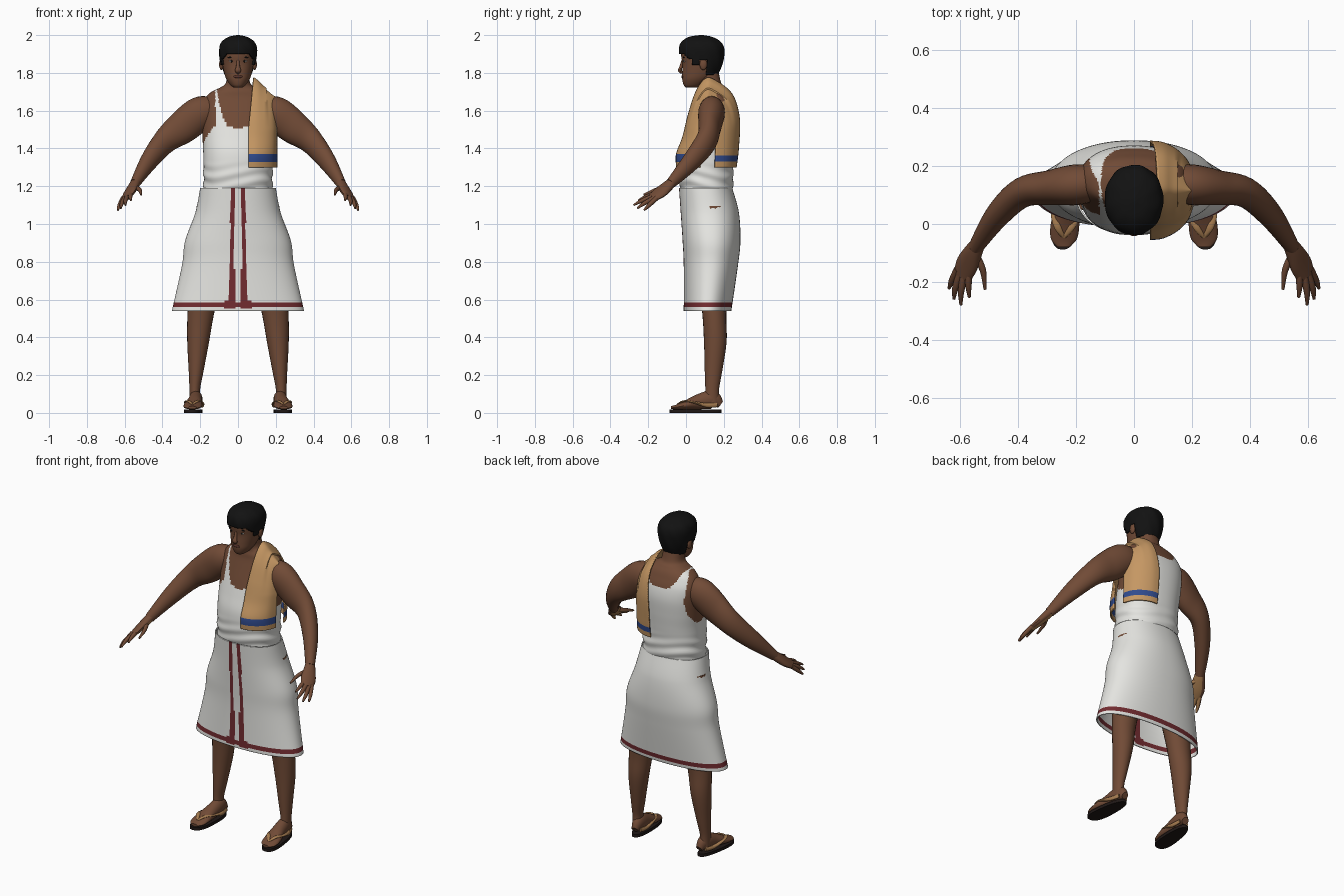
import bpy, bmesh
from math import sin, cos, pi, radians, atan2
from mathutils import Vector

cube = bpy.data.objects.get("Cube")
if cube:
    bpy.data.objects.remove(cube)


def material(name, r, g, b):
    m = bpy.data.materials.new(name)
    m.use_nodes = True
    m.diffuse_color = (r, g, b, 1)
    m.node_tree.nodes["Principled BSDF"].inputs["Base Color"].default_value = (r, g, b, 1)
    return m


SKIN = material("brown_skin", .165, .07, .037)
WHITE = material("white_cotton", .78, .78, .75)
TAN = material("tan_shawl", .56, .31, .125)
BLUE = material("blue_stripe", .03, .07, .27)
RED = material("red_border", .17, .025, .03)
HAIR = material("black_hair", .006, .006, .006)
SOLE = material("dark_sole", .014, .009, .008)
STRAP = material("strap_and_palm_tan", .38, .2, .08)
EYE = material("eye_white", .5, .48, .44)
LIPS = material("dark_lips", .1, .035, .025)
built = []


def smooth_path(keys, sub):
    """Catmull-Rom refinement of a list of equal-length tuples."""
    out = []
    for i in range(len(keys) - 1):
        a, b, c, d = (keys[max(i - 1, 0)], keys[i], keys[i + 1], keys[min(i + 2, len(keys) - 1)])
        for k in range(sub):
            t = k / sub
            out.append([q + .5 * t * (r - p + t * (2 * p - 5 * q + 4 * r - s + t * (3 * (q - r) + s - p)))
                        for p, q, r, s in zip(a, b, c, d)])
    return out + [list(keys[-1])]


def surface(name, rows, mats, rule=None, closed=True, caps=True, keep=None, thick=0):
    """Skin a grid of points; rule(centre, normal) picks the material."""
    bm = bmesh.new()
    grid = [[bm.verts.new(p) for p in row] for row in rows]
    n = len(grid[0])
    for a, b in zip(grid, grid[1:]):
        for i in range(n if closed else n - 1):
            j = (i + 1) % n
            bm.faces.new((a[i], a[j], b[j], b[i]))
    if caps:
        bm.faces.new(grid[0])
        bm.faces.new(grid[-1])
    bmesh.ops.recalc_face_normals(bm, faces=bm.faces[:])
    if keep:
        drop = [f for f in bm.faces if not keep(f.calc_center_median())]
        bmesh.ops.delete(bm, geom=drop, context='FACES')
    bm.normal_update()
    if rule:
        for f in bm.faces:
            f.material_index = rule(f.calc_center_median(), f.normal)
    mesh = bpy.data.meshes.new(name)
    bm.to_mesh(mesh)
    bm.free()
    ob = bpy.data.objects.new(name, mesh)
    bpy.context.collection.objects.link(ob)
    for m in mats:
        mesh.materials.append(m)
    if thick:
        mod = ob.modifiers.new("thickness", 'SOLIDIFY')
        mod.thickness = thick
    built.append(ob)
    return ob


def power(v, e):
    return (1 if v >= 0 else -1) * abs(v) ** e


def loft(keys, n, sub, e=1.0, wrinkle=None):
    """Upright oval rings from (height, half width, front y, back y)."""
    rows = []
    for z, w, f, b in smooth_path(keys, sub):
        row = []
        for i in range(n):
            a = 2 * pi * i / n
            k = 1 + (wrinkle(z, a) if wrinkle else 0)
            row.append((k * w * power(cos(a), e), (f + b) / 2 + k * (b - f) / 2 * power(sin(a), e), z))
        rows.append(row)
    return rows


def tube(keys, n=16, sub=4, ref=(0, 0, 1), side=1):
    """Oval rings along a path of (x, y, z, radius across, radius up)."""
    pts = smooth_path(keys, sub)
    rows = []
    for i, p in enumerate(pts):
        d = Vector(pts[min(i + 1, len(pts) - 1)][:3]) - Vector(pts[max(i - 1, 0)][:3])
        u = d.cross(Vector(ref)).normalized()
        v = u.cross(d).normalized()
        ring = [Vector(p[:3]) + u * p[3] * cos(2 * pi * k / n) + v * p[4] * sin(2 * pi * k / n)
                for k in range(n)]
        rows.append([(side * q.x, q.y, q.z) for q in ring])
    return rows


def ball(name, loc, size, mat):
    rows = [[(loc[0] + size[0] * sin(t) * cos(a), loc[1] + size[1] * sin(t) * sin(a), loc[2] + size[2] * cos(t))
             for a in [2 * pi * i / 16 for i in range(16)]] for t in [pi * (k + .15) / 10.3 for k in range(11)]]
    return surface(name, rows, [mat])


# Torso: vest and bare skin share one surface
def vest_rule(c, n):
    x = abs(c.x)
    low, rise = (1.51, .18) if c.y < .12 else (1.62, .08)
    neck = c.z > low + rise * (x / .108) ** 4 or c.z > 1.715
    arm = (x > .12 and ((c.y - .13) / .1) ** 2 + ((c.z - 1.56) / .15) ** 2 < 1) or (c.z > 1.5 and x > .16)
    return 0 if neck or arm else 1


def folds(z, a):
    return .022 * sin(z * 95 + 2.5 * sin(a * 2)) * max(0, min(1, (1.34 - z) / .08))


torso = [(1.15, .18, -.02, .24), (1.22, .182, -.033, .25), (1.3, .183, -.036, .25), (1.38, .184, -.03, .257),
         (1.46, .188, -.008, .265), (1.55, .19, .018, .27), (1.62, .188, .04, .26), (1.67, .17, .055, .24),
         (1.7, .14, .06, .225), (1.725, .09, .065, .205), (1.75, .063, .06, .185), (1.82, .058, .05, .17)]
surface("torso_with_vest", loft(torso, 112, 8, .88, folds), [SKIN, WHITE], vest_rule)


# Wrapped skirt with red hem and two front stripes
def skirt_rule(c, n):
    t = (1.19 - c.z) / .63
    hem = .557 < c.z < .585
    stripe = c.y < .1 and .018 < abs(c.x) < .034 + .022 * t + (.014 if c.z < .6 else 0) and c.z > .55
    return 1 if hem or stripe else 0


skirt = [(1.19, .2, -.037, .245), (1.06, .226, -.028, .28), (.91, .28, -.018, .288),
         (.78, .297, -.012, .275), (.54, .35, -.012, .24)]
surface("wrapped_skirt", loft(skirt, 200, 24, .92), [WHITE, RED], skirt_rule, caps=False, thick=.006)

# Shawl over the left shoulder
drape = [(-.052, 1.3), (-.053, 1.37), (-.02, 1.46), (.01, 1.58), (.05, 1.7), (.1, 1.77),
         (.15, 1.765), (.245, 1.69), (.285, 1.56), (.28, 1.4), (.268, 1.3)]
columns = [(.055, 1, 0), (.1, .97, .02), (.15, .82, .055), (.188, .58, .085), (.208, .25, .1)]
rows = []
for y, z in smooth_path(drape, 10):
    lift = max(0, (z - 1.5) / .27)
    rows.append([(x + .03 * lift * (.13 - x) / .08 * (x < .13) - .012 * lift * (x > .16),
                  .115 + (y - .115) * pull, z - fall * lift)
                 for x, pull, fall in smooth_path(columns, 4)])
surface("shoulder_shawl", rows, [TAN, BLUE], lambda c, n: 1 if 1.333 < c.z < 1.366 else 0,
        closed=False, caps=False, thick=.008)

# Head, hair and face
head = [(1.722, .022, .0, .06), (1.735, .04, -.012, .09), (1.765, .061, -.02, .13), (1.8, .073, -.02, .16),
        (1.85, .083, -.019, .175), (1.9, .086, -.026, .182), (1.95, .078, -.015, .172), (1.98, .05, .02, .14)]
surface("head", loft(head, 40, 5, .95), [SKIN])


def hairline(c):
    if c.y < .03:
        return c.z > 1.9 - .03 * max(0, abs(c.x) - .06) / .03
    return c.z > (1.84 if c.y < .075 else 1.87 if c.y < .11 else 1.79)


hair = [(1.78, .07, .0, .165), (1.83, .088, -.025, .188), (1.88, .098, -.034, .2), (1.93, .1, -.037, .202),
        (1.965, .086, -.022, .185), (1.99, .05, .015, .14), (2.0, .008, .07, .09)]
surface("short_hair", loft(hair, 72, 8, .95, lambda z, a: .012 * sin(9 * a + 40 * z)), [HAIR],
        keep=hairline, thick=.01)
surface("nose", tube([(0, -.016, 1.87, .007, .006), (0, -.026, 1.835, .01, .008),
                      (0, -.032, 1.812, .017, .01), (0, -.02, 1.8, .008, .006)], 12, 4, (0, 1, 0)), [SKIN])
ball("lips", (0, -.018, 1.78), (.024, .007, .008), LIPS)
for side, word in ((1, "left"), (-1, "right")):
    ball(word + "_eye", (side * .034, -.009, 1.862), (.014, .006, .006), EYE)
    ball(word + "_pupil", (side * .034, -.0135, 1.862), (.006, .003, .006), HAIR)
    ball(word + "_eyebrow", (side * .036, -.012, 1.882), (.02, .005, .004), HAIR)
    ball(word + "_ear", (side * .088, .092, 1.845), (.012, .02, .03), SKIN)

# Limbs, hands and sandals, built once per side
arm = [(.13, .14, 1.6, .06, .07), (.2, .135, 1.585, .07, .09), (.29, .125, 1.515, .06, .088),
       (.385, .108, 1.44, .052, .068), (.47, .03, 1.335, .043, .052), (.545, -.08, 1.215, .026, .028)]
palm = [(.538, -.07, 1.225, .026, .024), (.555, -.1, 1.198, .035, .024),
        (.575, -.14, 1.165, .043, .02), (.592, -.18, 1.138, .035, .014)]
fingers = {"thumb": ((.545, -.105, 1.195), (.52, -.16, 1.18), (.513, -.225, 1.155)),
           "index_finger": ((.567, -.155, 1.165), (.57, -.21, 1.145), (.567, -.252, 1.125)),
           "middle_finger": ((.583, -.165, 1.15), (.595, -.23, 1.125), (.596, -.278, 1.1)),
           "ring_finger": ((.597, -.165, 1.14), (.615, -.22, 1.11), (.62, -.258, 1.083)),
           "little_finger": ((.607, -.155, 1.138), (.627, -.195, 1.1), (.637, -.222, 1.073))}
leg = [(.12, .13, 1.08, .1, .1), (.16, .145, .8, .09, .09), (.197, .15, .53, .07, .064),
       (.211, .155, .38, .058, .06), (.222, .145, .22, .039, .046), (.229, .138, .12, .028, .036),
       (.226, .138, .05, .03, .04)]
foot = [(.218, .183, .045, .02, .02), (.222, .14, .07, .034, .048), (.228, .065, .058, .039, .04),
        (.237, 0, .042, .049, .024), (.242, -.05, .031, .045, .013), (.242, -.079, .028, .022, .008)]
for side, word in ((1, "left"), (-1, "right")):
    inner = Vector((-.75 * side, .25, -.6))

    def palm_rule(c, n, inner=inner):
        return 1 if n.dot(inner) > .72 else 0

    surface(word + "_arm", tube(arm, 24, 6, side=side), [SKIN])
    surface(word + "_palm", tube(palm, 16, 4, (.5, 0, 1), side), [SKIN, STRAP], palm_rule)
    for name, path in fingers.items():
        keys = [(*p, r, r) for p, r in zip(path, (.013, .011, .005))]
        surface(word + "_" + name, tube(keys, 10, 4, side=side), [SKIN, STRAP], palm_rule)
    surface(word + "_leg", tube(leg, 24, 6, (0, 1, 0), side), [SKIN])
    surface(word + "_foot", tube(foot, 20, 5, side=side), [SKIN])
    outline = [(power(cos(a), .8), power(sin(a), .8)) for a in [2 * pi * i / 40 for i in range(40)]]
    surface(word + "_sandal_sole",
            [[(side * (.234 - .012 * v + (.046 - .008 * v) * u), .05 + .138 * v, z) for u, v in outline]
             for z in (0, .018)], [SOLE])
    for edge, part in ((-1, "inner"), (1, "outer")):
        strap = [(.241, -.045, .045, .006, .005), (.239 + edge * .024, -.01, .062, .012, .005),
                 (.234 + edge * .041, .045, .055, .012, .006), (.226 + edge * .037, .11, .04, .01, .012),
                 (.22 + edge * .026, .165, .042, .006, .012)]
        surface(word + "_" + part + "_strap", tube(strap, 10, 5, side=side), [STRAP])

# Smooth shading with crisp edges kept
bpy.ops.object.select_all(action='DESELECT')
for ob in built:
    ob.select_set(True)
bpy.context.view_layer.objects.active = built[0]
bpy.ops.object.shade_smooth_by_angle(angle=radians(40))
